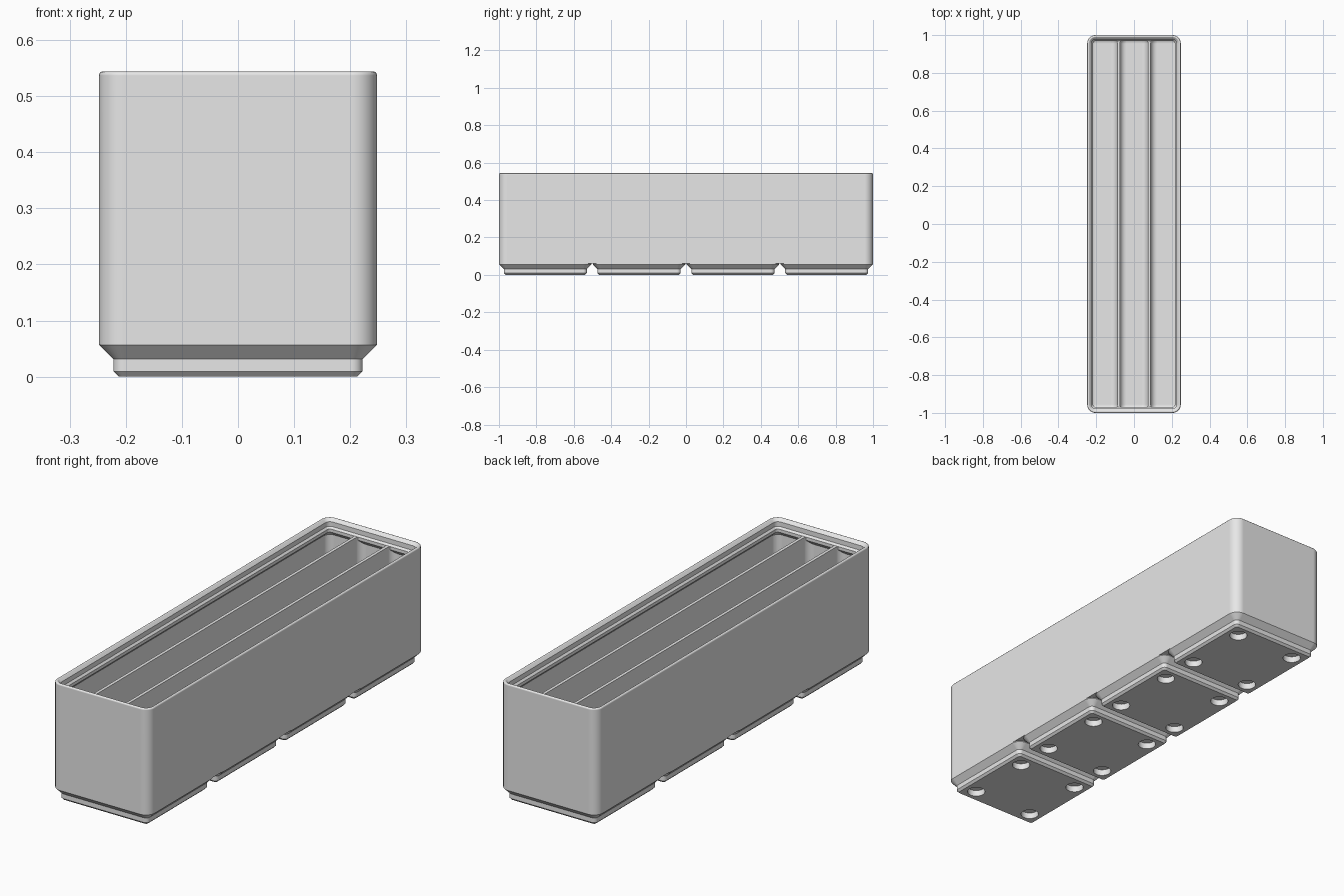
import bpy, bmesh, math

cube = bpy.data.objects.get("Cube")
if cube:
    bpy.data.objects.remove(cube, do_unlink=True)

U = 2 / 167.5            # millimetres to scene units
WIDTH, LENGTH, CELL = 41.5, 167.5, 42.0
RADIUS, WALL, DIVIDER, FILLET = 3.75, 0.95, 1.2, 2.8
DECK, FLOOR = 42.0, 7.0
SEGMENTS = 8

grey = bpy.data.materials.new("plain grey")
grey.use_nodes = True
grey.diffuse_color = (0.8, 0.8, 0.8, 1)
grey.node_tree.nodes["Principled BSDF"].inputs["Base Color"].default_value = (0.8, 0.8, 0.8, 1)


def rounded_ring(width, length, radius, inset, cx, cy):
    """Outline of a rounded rectangle shrunk by inset."""
    r = max(radius - inset, 0.05)
    hx, hy = width / 2 - inset - r, length / 2 - inset - r
    points = []
    for corner, (sx, sy) in enumerate([(1, 1), (-1, 1), (-1, -1), (1, -1)]):
        for i in range(SEGMENTS + 1):
            a = math.pi / 2 * (corner + i / SEGMENTS)
            points.append((cx + sx * hx + r * math.cos(a), cy + sy * hy + r * math.sin(a)))
    return points


def make_object(name, bm):
    bmesh.ops.recalc_face_normals(bm, faces=bm.faces)
    mesh = bpy.data.meshes.new(name)
    bm.to_mesh(mesh)
    bm.free()
    mesh.materials.append(grey)
    obj = bpy.data.objects.new(name, mesh)
    bpy.context.collection.objects.link(obj)
    return obj


def loft(name, width, length, radius, profile, cx=0, cy=0):
    """Closed solid through rounded rectangles, profile = (inset, height)."""
    bm = bmesh.new()
    rings = [[bm.verts.new((x * U, y * U, z * U))
              for x, y in rounded_ring(width, length, radius, inset, cx, cy)]
             for inset, z in profile]
    for low, high in zip(rings, rings[1:]):
        for i in range(len(low)):
            j = (i + 1) % len(low)
            bm.faces.new((low[i], low[j], high[j], high[i]))
    bm.faces.new(rings[0])
    bm.faces.new(rings[-1])
    return make_object(name, bm)


def activate(obj):
    bpy.ops.object.select_all(action='DESELECT')
    obj.select_set(True)
    bpy.context.view_layer.objects.active = obj


def boolean(obj, other, operation):
    """Apply a boolean and discard the helper."""
    other.hide_render = True
    mod = obj.modifiers.new("cut", 'BOOLEAN')
    mod.operation, mod.solver, mod.object = operation, 'EXACT', other
    activate(obj)
    bpy.ops.object.modifier_apply(modifier=mod.name)
    bpy.data.objects.remove(other, do_unlink=True)


def finish(obj):
    activate(obj)
    bpy.ops.object.shade_smooth_by_angle(angle=math.radians(30))
    mod = obj.modifiers.new("even shading", 'WEIGHTED_NORMAL')
    mod.keep_sharp = True


# Body with rounded rim and stepped stacking lip, solid up to the deck
rim = 0.6
rim_z = DECK + 4.4 - rim - rim * math.sqrt(2)
profile = [(0, 5)]
for i in range(6):
    a = math.radians(135) * i / 5
    profile.append((rim - rim * math.cos(a), rim_z + rim * math.sin(a)))
profile += [(1.9, DECK + 2.5), (1.9, DECK + 0.7), (2.6, DECK)]
body = loft("bin_body", WIDTH, LENGTH, RADIUS, profile)

# Three long compartments with filleted floors, tapering in under the lip
inner_width = (WIDTH - 2 * WALL - 2 * DIVIDER) / 3
hollow = []
for i in range(7):
    a = math.pi / 2 * i / 6
    hollow.append((FILLET * (1 - math.sin(a)), FLOOR + FILLET * (1 - math.cos(a))))
hollow.append((0, DECK + 0.3))
for column in (-1, 0, 1):
    cutter = loft("compartment_cutter", inner_width, LENGTH - 2 * WALL, FILLET, hollow,
                  cx=column * (inner_width + DIVIDER))
    envelope = loft("lip_envelope", WIDTH, LENGTH, RADIUS,
                    [(0.62, 4), (0.62, DECK - 3.2), (2.62, DECK - 1.2), (2.62, DECK + 1)])
    boolean(cutter, envelope, 'INTERSECT')
    boolean(body, cutter, 'DIFFERENCE')
finish(body)

# Four stepped feet, each with four round sockets underneath
foot_profile = [(2.95, 0), (2.15, 0.8), (2.15, 2.6), (0, 4.75), (0, 5), (0.3, 5.3)]
for n in range(4):
    cy = (n - 1.5) * CELL
    foot = loft(f"foot_{n + 1}", WIDTH, WIDTH, RADIUS, foot_profile, cy=cy)
    bm = bmesh.new()
    for sx in (-13, 13):
        for sy in (-13, 13):
            made = bmesh.ops.create_cone(bm, cap_ends=True, segments=32,
                                         radius1=3.25 * U, radius2=3.25 * U, depth=4.8 * U)
            bmesh.ops.translate(bm, verts=made["verts"], vec=(sx * U, (cy + sy) * U, 0))
    boolean(foot, make_object("socket_cutter", bm), 'DIFFERENCE')
    finish(foot)
